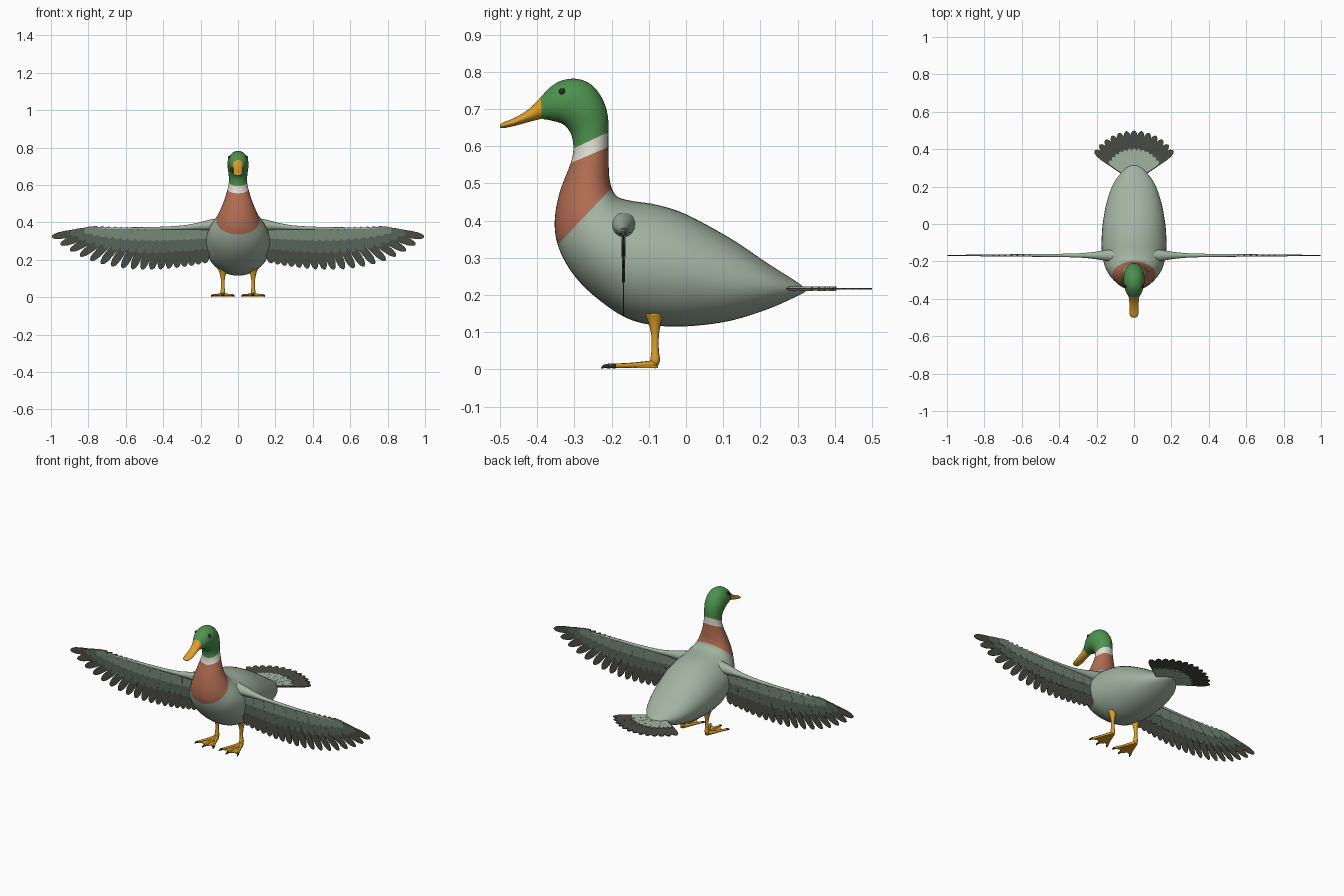
import bpy, bmesh, math
from mathutils import Vector

if "Cube" in bpy.data.objects:
    bpy.data.objects.remove(bpy.data.objects["Cube"])


def mat(name, r, g, b):
    m = bpy.data.materials.new(name)
    m.diffuse_color = [((c / 255 + 0.055) / 1.055) ** 2.4 for c in (r, g, b)] + [1]
    m.use_nodes = True
    m.node_tree.nodes["Principled BSDF"].inputs["Base Color"].default_value = m.diffuse_color
    return m


BODY = mat("pale grey green", 162, 179, 162)
COVERT = mat("grey green", 118, 136, 121)
MID = mat("slate green", 86, 100, 90)
DARK = mat("dark feather", 73, 75, 67)
GREEN = mat("head green", 78, 146, 78)
WHITE = mat("collar white", 224, 221, 208)
BROWN = mat("breast brown", 176, 108, 82)
ORANGE = mat("beak orange", 219, 160, 40)
BLACK = mat("near black", 48, 44, 40)


def finish(name, bm, mats, smooth=True, mirror=False):
    bmesh.ops.recalc_face_normals(bm, faces=bm.faces)
    me = bpy.data.meshes.new(name)
    bm.to_mesh(me)
    bm.free()
    ob = bpy.data.objects.new(name, me)
    bpy.context.collection.objects.link(ob)
    for m in mats:
        me.materials.append(m)
    for p in me.polygons:
        p.use_smooth = smooth
    if mirror:
        ob.modifiers.new("mirror", 'MIRROR')
    return ob


def loft(bm, rings, colour=lambda i: 0):
    """Skin a list of closed rings and cap both ends."""
    vs = [[bm.verts.new(p) for p in r] for r in rings]
    n = len(vs[0])
    for i in range(len(vs) - 1):
        for j in range(n):
            k = (j + 1) % n
            f = bm.faces.new((vs[i][j], vs[i][k], vs[i + 1][k], vs[i + 1][j]))
            f.material_index = colour(i)
    bm.faces.new(vs[0]).material_index = colour(0)
    bm.faces.new(vs[-1]).material_index = colour(len(vs) - 2)


def spline(rows, sub):
    """Catmull-Rom through rows of numbers."""
    out = []
    for i in range(len(rows) - 1):
        p = [rows[max(0, min(len(rows) - 1, i + k))] for k in (-1, 0, 1, 2)]
        for s in range(sub):
            t = s / sub
            out.append([0.5 * (2 * b + (c - a) * t + (2 * a - 5 * b + 4 * c - d) * t * t
                        + (3 * b - a - 3 * c + d) * t ** 3) for a, b, c, d in zip(*p)])
    return out + [list(rows[-1])]


def tube(bm, rows, n=14, sub=4):
    """Round tube through rows of x, y, z, radius."""
    pts = spline(rows, sub)
    rings = []
    for i, (x, y, z, r) in enumerate(pts):
        d = Vector(pts[min(i + 1, len(pts) - 1)][:3]) - Vector(pts[max(i - 1, 0)][:3])
        u = d.cross((0.31, 0.2, 0.9) if abs(d.normalized().z) < 0.8 else (1, 0, 0)).normalized()
        v = d.cross(u).normalized()
        rings.append([Vector((x, y, z)) + r * (u * math.cos(a) + v * math.sin(a))
                      for a in (2 * math.pi * j / n for j in range(n))])
    loft(bm, rings)


def feather(bm, root, ang, length, width, thick, place):
    """Round-ended blade; ang from the -v axis towards +u; place maps u, v, depth."""
    d = Vector((math.sin(ang), -math.cos(ang)))
    s = Vector((-d.y, d.x))
    prof = [(0, .8), (.35, .9), (.7, 1), (.85, .92), (.94, .66), (.985, .33)]
    line = [(t, h) for t, h in prof] + [(1, 0)] + [(t, -h) for t, h in reversed(prof)]
    pts = [Vector(root) + d * t * length + s * h * width / 2 for t, h in line]
    a = [bm.verts.new(place(p.x, p.y, thick / 2)) for p in pts]
    b = [bm.verts.new(place(p.x, p.y, -thick / 2)) for p in pts]
    bm.faces.new(a)
    bm.faces.new(b[::-1])
    for i in range(len(a)):
        k = (i + 1) % len(a)
        bm.faces.new((a[i], b[i], b[k], a[k]))


# Body, neck, head and beak: upper y z, lower y z, half width
sections = [
    (.322, .215, .322, .209, .006), (.30, .234, .295, .195, .048),
    (.22, .285, .22, .162, .108), (.12, .352, .12, .131, .145),
    (.0, .417, .02, .117, .166), (-.08, .443, -.07, .117, .173),
    (-.14, .452, -.16, .138, .172), (-.175, .46, -.25, .2, .16),
    (-.19, .47, -.31, .265, .142), (-.2, .488, -.345, .335, .116),
    (-.206, .515, -.353, .40, .096), (-.208, .55, -.34, .475, .075),
    (-.209, .598, -.31, .555, .056), (-.209, .638, -.303, .594, .049),
    (-.21, .68, -.308, .63, .05), (-.222, .722, -.325, .655, .055),
    (-.25, .762, -.345, .665, .056), (-.29, .781, -.358, .668, .054),
    (-.335, .777, -.37, .671, .047), (-.367, .757, -.38, .672, .038),
    (-.39, .733, -.388, .674, .029), (-.42, .702, -.42, .666, .025),
    (-.46, .677, -.46, .655, .025), (-.49, .665, -.49, .649, .021),
    (-.5, .658, -.5, .65, .011)]
SUB, N = 4, 40
rings = []
for ty, tz, by, bz, w in spline(sections, SUB):
    ring = []
    for j in range(N):
        a = 2 * math.pi * j / N
        k = (1 + math.cos(a)) / 2
        ring.append((w * math.sin(a), by + (ty - by) * k, bz + (tz - bz) * k))
    rings.append(ring)
bm = bmesh.new()
loft(bm, rings, lambda i: sum(i >= s * SUB for s in (9, 12, 13, 20)))
finish("body_and_head", bm, [BODY, BROWN, WHITE, GREEN, ORANGE])

# Eyes
bm = bmesh.new()
bmesh.ops.create_uvsphere(bm, u_segments=12, v_segments=8, radius=.009)
bmesh.ops.translate(bm, verts=bm.verts, vec=(.044, -.333, .747))
finish("eyes", bm, [BLACK], mirror=True)

# Wing arms
WY = -.168
bm = bmesh.new()
tube(bm, [(.07, WY, .386, .042), (.12, WY, .386, .034), (.17, WY, .383, .026),
          (.23, WY, .377, .017), (.31, WY, .371, .011), (.46, WY, .367, .008),
          (.70, WY, .366, .006), (.78, WY, .362, .003)])
finish("wing_arms", bm, [BODY], mirror=True)

# Wing feathers: three layers, longest thinnest
for name, m, scale, thick in (("wing_flight_feathers", DARK, 1, .003),
                              ("wing_middle_feathers", MID, .6, .006),
                              ("wing_covert_feathers", COVERT, .29, .009)):
    bm = bmesh.new()
    n = 18
    for i in range(n):
        t = i / (n - 1)
        ang = math.radians(4 + 76 * t ** 2.2)
        length = .185 + .065 * t + .015 * math.sin(math.pi * t)
        feather(bm, (.165 + .585 * t, .365), ang, length * scale, .048 - .008 * t,
                thick * (1 + .2 * (i % 2)), lambda u, v, w: (u, WY + w, v))
    finish(name, bm, [m], smooth=False, mirror=True)

# Tail fan: dark long feathers with a pale upper layer
for name, m, length, thick in (("tail_feathers", DARK, .26, .004),
                               ("tail_covert_feathers", BODY, .165, .011)):
    bm = bmesh.new()
    n = 13
    for i in range(n):
        ang = math.radians(-54 + 108 * i / (n - 1))
        r0 = .06
        feather(bm, (r0 * math.sin(ang), -.24 - r0 * math.cos(ang)), ang, length - r0,
                length * .165, thick * (1 + .15 * (i % 2)), lambda u, v, w: (u, -v, .217 + w))
    finish(name, bm, [m], smooth=False)

# Legs and toes
LX = .081
tips = [(.026, -.195), (.078, -.212), (.136, -.195)]
bm = bmesh.new()
tube(bm, [(LX, -.085, .15, .026), (LX, -.084, .125, .017), (LX, -.083, .09, .010),
          (LX, -.083, .05, .010), (LX, -.083, .025, .013), (LX, -.085, .008, .008)])
for x, y in tips:
    tube(bm, [(LX, -.083, .014, .011), ((LX + x) / 2, (y - .083) / 2, .011, .007),
              (x, y, .009, .006)], n=10)
finish("legs", bm, [ORANGE], mirror=True)

# Webs between the toes
bm = bmesh.new()
outline = [(LX + .008, -.075), (LX - .008, -.075), tips[0], (.055, -.182), tips[1],
           (.105, -.182), tips[2]]
for a, b, c in ((2, 3, 1), (3, 4, 1), (4, 0, 1), (4, 5, 0), (5, 6, 0)):
    loft(bm, [[(outline[k][0], outline[k][1], z) for k in (a, b, c)] for z in (.004, .009)])
finish("foot_webs", bm, [ORANGE], smooth=False, mirror=True)

# Claws
bm = bmesh.new()
for x, y in tips:
    d = (Vector((x, y)) - Vector((LX, -.083))).normalized() * .016
    tube(bm, [(x - d.x * .3, y - d.y * .3, .009, .0068), (x + d.x * .5, y + d.y * .5, .008, .005),
              (x + d.x, y + d.y, .003, .0015)], n=8, sub=2)
finish("claws", bm, [BLACK], mirror=True)
